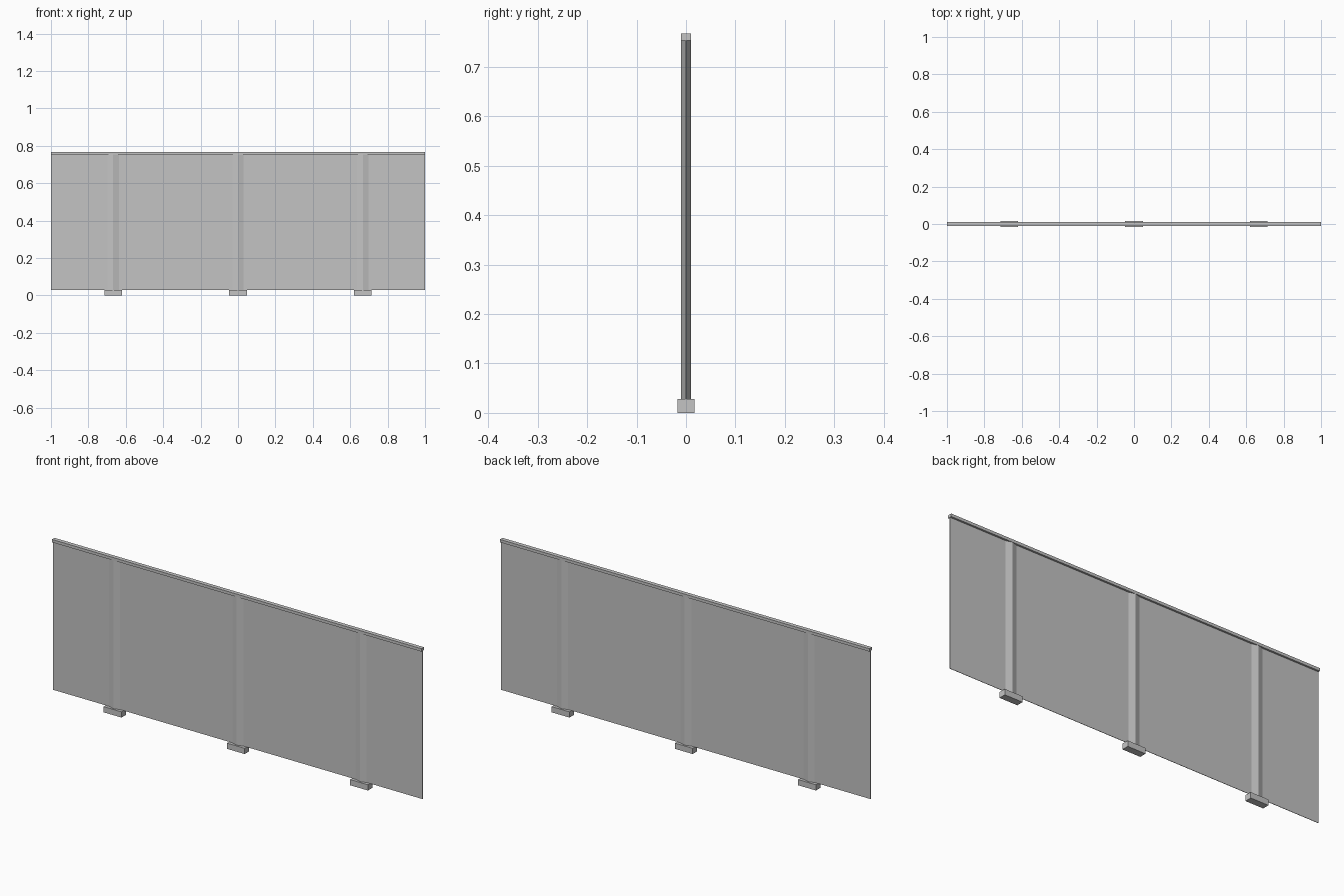
import bpy, bmesh

cube = bpy.data.objects.get("Cube")
if cube:
    bpy.data.objects.remove(cube, do_unlink=True)

# One grey for every part
GREY = (0.55, 0.55, 0.55, 1)
grey = bpy.data.materials.new("light grey")
grey.use_nodes = True
grey.diffuse_color = GREY
grey.node_tree.nodes["Principled BSDF"].inputs["Base Color"].default_value = GREY

FOOT_TOP = 0.028
RAIL_BOTTOM = 0.753
TOP = 0.767


def prism(name, outline, x, z0, z1):
    """Extrude a flat xy outline upwards from z0 to z1."""
    bm = bmesh.new()
    face = bm.faces.new([bm.verts.new((x + px, py, z0)) for px, py in outline])
    grown = bmesh.ops.extrude_face_region(bm, geom=[face])
    verts = [v for v in grown["geom"] if isinstance(v, bmesh.types.BMVert)]
    bmesh.ops.translate(bm, vec=(0, 0, z1 - z0), verts=verts)
    bmesh.ops.recalc_face_normals(bm, faces=bm.faces)
    mesh = bpy.data.meshes.new(name)
    bm.to_mesh(mesh)
    bm.free()
    mesh.materials.append(grey)
    obj = bpy.data.objects.new(name, mesh)
    bpy.context.collection.objects.link(obj)
    return obj


def rectangle(hx, hy):
    return [(-hx, -hy), (hx, -hy), (hx, hy), (-hx, hy)]


def diamond(hx, hy):
    return [(-hx, 0), (0, -hy), (hx, 0), (0, hy)]


# Thin sheet and the rail along its top edge
prism("panel", rectangle(1, 0.001), 0, FOOT_TOP, RAIL_BOTTOM)
prism("top_rail", rectangle(1, 0.01), 0, RAIL_BOTTOM, TOP)

# Three shallow ridges, each standing on a block foot
for side, x in (("right", -0.667), ("middle", 0), ("left", 0.667)):
    prism(side + "_ridge", diamond(0.033, 0.01), x, FOOT_TOP, RAIL_BOTTOM)
    prism(side + "_foot", rectangle(0.048, 0.017), x, 0, FOOT_TOP)
